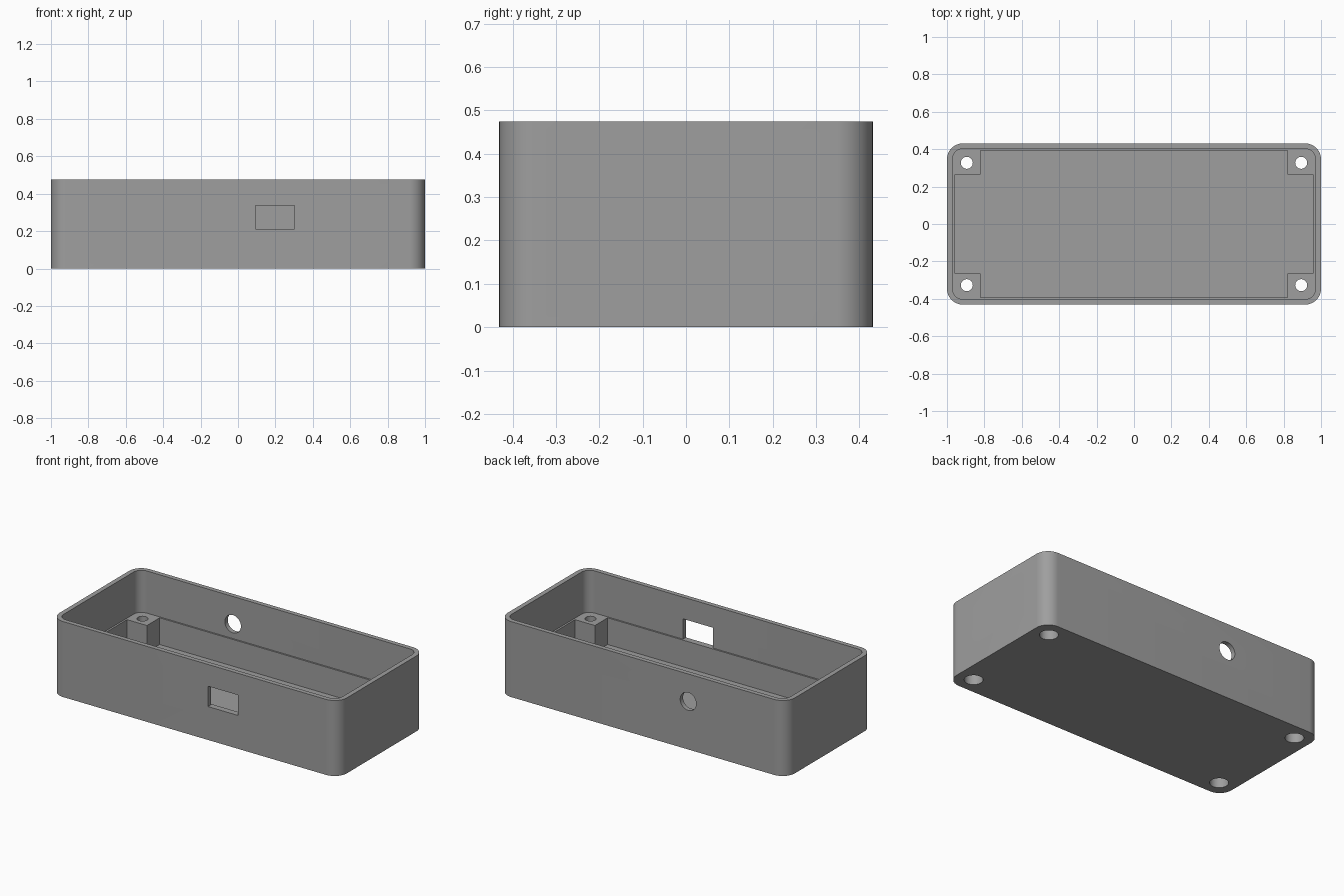
import bpy, bmesh, math
from mathutils import Matrix

if "Cube" in bpy.data.objects:
    bpy.data.objects.remove(bpy.data.objects["Cube"])

HEIGHT = 0.475
LEDGE_Z = 0.21      # top of the screw bosses and inner ledge
FLOOR_Z = 0.042

plastic = bpy.data.materials.new("grey plastic")
plastic.diffuse_color = (0.345, 0.345, 0.345, 1)
plastic.use_nodes = True
plastic.node_tree.nodes["Principled BSDF"].inputs["Base Color"].default_value = plastic.diffuse_color


def rounded_rect(hx, hy, r, steps=12):
    """Outline of a rectangle with rounded corners, counter-clockwise."""
    pts = []
    for i, (sx, sy) in enumerate([(1, 1), (-1, 1), (-1, -1), (1, -1)]):
        for k in range(steps + 1):
            a = math.pi / 2 * (i + k / steps)
            p = (sx * (hx - r) + r * math.cos(a), sy * (hy - r) + r * math.sin(a))
            if not pts or math.dist(p, pts[-1]) > 1e-5:
                pts.append(p)
    if math.dist(pts[0], pts[-1]) < 1e-5:
        pts.pop()
    return pts


def prism(name, outline, z0, z1, matrix=None):
    """Extrude an outline from z0 to z1, then place it."""
    bm = bmesh.new()
    face = bm.faces.new([bm.verts.new((x, y, z0)) for x, y in outline])
    top = bmesh.ops.extrude_face_region(bm, geom=[face])["geom"]
    verts = [v for v in top if isinstance(v, bmesh.types.BMVert)]
    bmesh.ops.translate(bm, verts=verts, vec=(0, 0, z1 - z0))
    if matrix:
        bm.transform(matrix)
    bmesh.ops.recalc_face_normals(bm, faces=bm.faces)
    mesh = bpy.data.meshes.new(name)
    bm.to_mesh(mesh)
    bm.free()
    ob = bpy.data.objects.new(name, mesh)
    bpy.context.collection.objects.link(ob)
    return ob


def rect(hx, hy):
    return [(hx, hy), (-hx, hy), (-hx, -hy), (hx, -hy)]


def circle(r, n=32):
    return [(r * math.cos(2 * math.pi * i / n), r * math.sin(2 * math.pi * i / n))
            for i in range(n)]


def cut(body, cutter):
    """Subtract the cutter from the body and remove it."""
    cutter.hide_render = True
    mod = body.modifiers.new("cut", 'BOOLEAN')
    mod.operation = 'DIFFERENCE'
    mod.solver = 'EXACT'
    mod.object = cutter
    bpy.context.view_layer.objects.active = body
    bpy.ops.object.modifier_apply(modifier=mod.name)
    bpy.data.objects.remove(cutter, do_unlink=True)


# Outer shell
body = prism("enclosure_base", rounded_rect(1.0, 0.431, 0.085), 0, HEIGHT)
body.data.materials.append(plastic)

# Upper cavity, then the narrower lower cavity that leaves four corner bosses
cut(body, prism("upper_cavity", rounded_rect(0.97, 0.402, 0.055), LEDGE_Z, 0.6))
cut(body, prism("lower_cavity", [
    (0.82, 0.392), (-0.82, 0.392), (-0.82, 0.265), (-0.958, 0.265),
    (-0.958, -0.265), (-0.82, -0.265), (-0.82, -0.392), (0.82, -0.392),
    (0.82, -0.265), (0.958, -0.265), (0.958, 0.265), (0.82, 0.265)],
    FLOOR_Z, LEDGE_Z + 0.02))

# Screw holes with counterbores underneath
for sx in (-1, 1):
    for sy in (-1, 1):
        place = Matrix.Translation((sx * 0.894, sy * 0.327, 0))
        cut(body, prism("screw_hole", circle(0.032), -0.1, 0.3, place))
        cut(body, prism("counterbore", circle(0.053), -0.1, 0.09, place))

# Stadium port in the right wall
along_x = Matrix(((0, 0, 1, 0), (1, 0, 0, 0), (0, 1, 0, 0), (0, 0, 0, 1)))
cut(body, prism("side_port", rounded_rect(0.158, 0.0965, 0.0964), 0.9, 1.1,
                Matrix.Translation((0, -0.01, 0.279)) @ along_x))

# Rectangular window in the front wall, round hole in the back wall
upright = Matrix.Rotation(math.pi / 2, 4, 'X')      # local z becomes -y
cut(body, prism("front_window", rect(0.105, 0.064), 0.35, 0.5,
                Matrix.Translation((0.198, 0, 0.274)) @ upright))
cut(body, prism("back_hole", circle(0.056), -0.5, -0.35,
                Matrix.Translation((-0.317, 0, 0.302)) @ upright))

# Smooth rounded walls, sharp edges
bpy.ops.object.select_all(action='DESELECT')
body.select_set(True)
bpy.context.view_layer.objects.active = body
bpy.ops.object.shade_smooth_by_angle(angle=math.radians(30))
